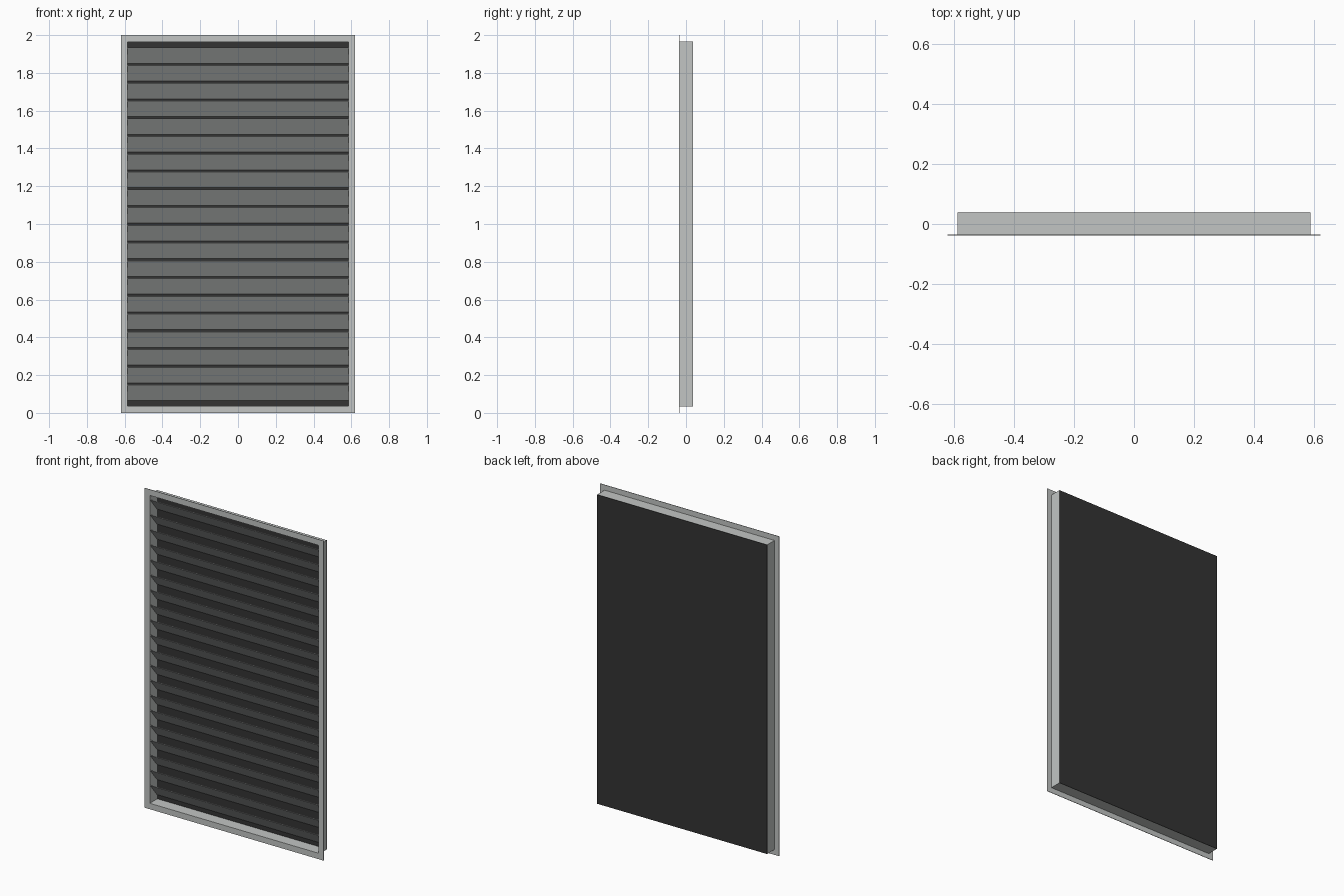
import bpy, math

cube = bpy.data.objects.get("Cube")
if cube:
    bpy.data.objects.remove(cube, do_unlink=True)


def material(name, color):
    m = bpy.data.materials.new(name)
    m.use_nodes = True
    m.diffuse_color = color
    m.node_tree.nodes["Principled BSDF"].inputs["Base Color"].default_value = color
    return m


metal = material("light grey metal", (0.54, 0.56, 0.55, 1))
dark = material("dark screen", (0.033, 0.033, 0.033, 1))


def box(name, center, size, mat, tilt=0.0):
    x, y, z = (s / 2 for s in size)
    verts = [(i * x, j * y, k * z) for i in (-1, 1) for j in (-1, 1) for k in (-1, 1)]
    faces = [(0, 1, 3, 2), (4, 6, 7, 5), (0, 4, 5, 1),
             (2, 3, 7, 6), (0, 2, 6, 4), (1, 5, 7, 3)]
    mesh = bpy.data.meshes.new(name)
    mesh.from_pydata(verts, [], faces)
    mesh.materials.append(mat)
    ob = bpy.data.objects.new(name, mesh)
    ob.location = center
    ob.rotation_euler.x = tilt
    bpy.context.collection.objects.link(ob)
    return ob


def ring(name, outer, inner, y0, y1, mat):
    """Rectangular frame around z = 1, given half widths and half heights."""
    verts = [(sx * w, y, 1 + sz * h)
             for y in (y0, y1) for w, h in (outer, inner)
             for sx, sz in ((-1, -1), (1, -1), (1, 1), (-1, 1))]
    faces = []
    for i in range(4):
        j = (i + 1) % 4
        faces += [(i, j, j + 4, i + 4),
                  (i + 8, i + 12, j + 12, j + 8),
                  (i, i + 8, j + 8, j),
                  (i + 4, j + 4, j + 12, i + 12)]
    mesh = bpy.data.meshes.new(name)
    mesh.from_pydata(verts, [], faces)
    mesh.materials.append(mat)
    ob = bpy.data.objects.new(name, mesh)
    bpy.context.collection.objects.link(ob)
    return ob


FRONT, BACK = -0.038, 0.038
OPENING = (0.584, 0.963)
BODY = (0.588, 0.967)

# Front flange and the shallow sleeve behind it
ring("front_flange", (0.62, 1.0), OPENING, FRONT, FRONT + 0.003, metal)
ring("sleeve", BODY, OPENING, FRONT + 0.003, BACK - 0.002, metal)

# Dark screen closing the back
box("back_screen", (0, BACK - 0.001, 1), (2 * BODY[0], 0.002, 2 * BODY[1]), dark)

# Tilted slats, high at the front and low at the back
COUNT, PITCH = 20, 0.094
for i in range(COUNT):
    z = 1 + (i - (COUNT - 1) / 2) * PITCH
    box(f"slat_{i + 1}", (0, 0, z), (2 * OPENING[0], 0.107, 0.003), metal,
        math.radians(-50.5))
